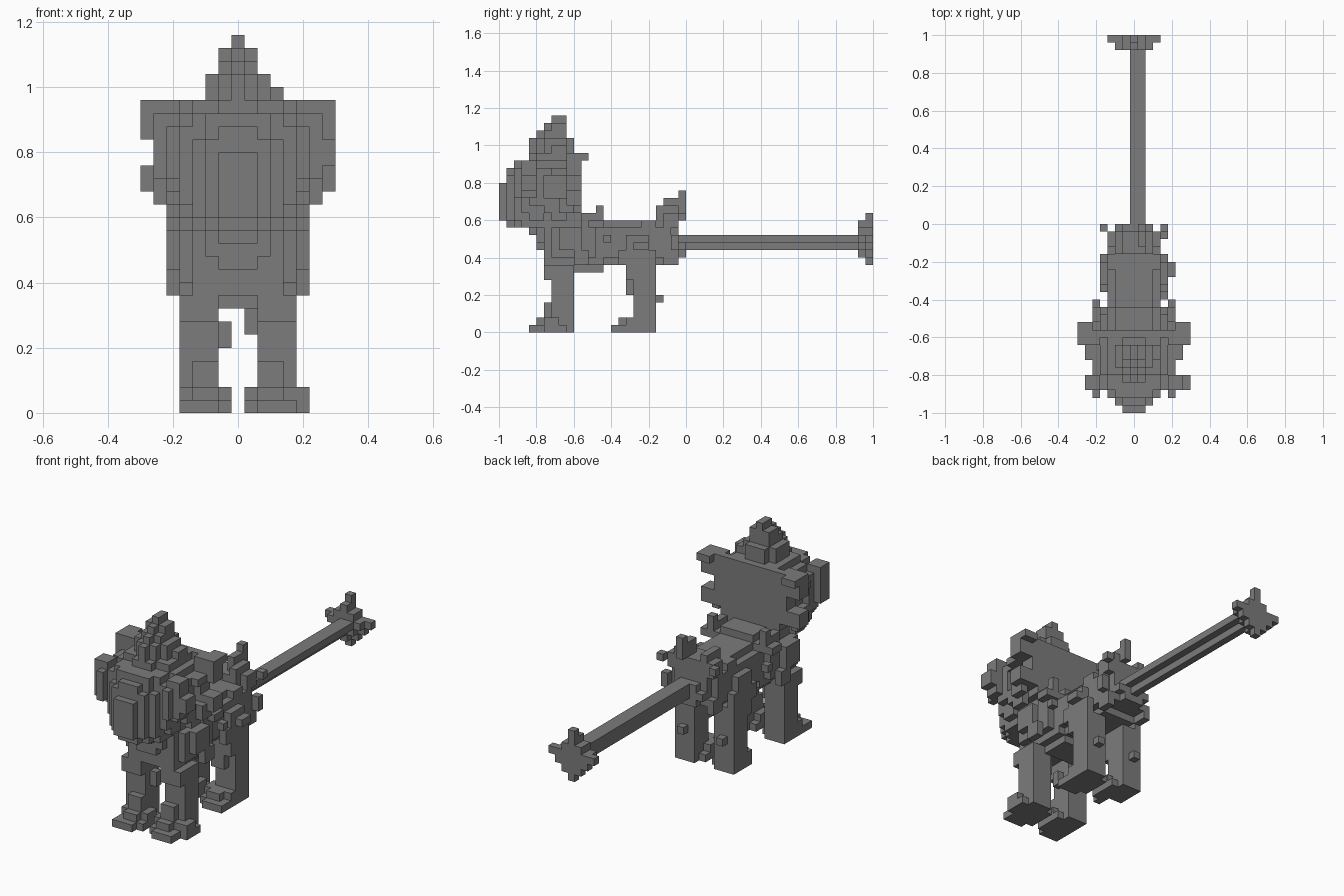
import bpy
import bmesh
from itertools import product
from mathutils import Vector

UNIT = 0.04          # edge length of one cube
filled = set()       # cells already taken by earlier parts

if "Cube" in bpy.data.objects:
    bpy.data.objects.remove(bpy.data.objects["Cube"], do_unlink=True)

grey = bpy.data.materials.new("stone grey")
grey.use_nodes = True
grey.diffuse_color = (0.2, 0.2, 0.2, 1)
grey.node_tree.nodes["Principled BSDF"].inputs["Base Color"].default_value = grey.diffuse_color


def block(left, right, ys, zs):
    """Cells from column left to right (inclusive), between the y and z edges."""
    return set(product(range(left, right + 1), range(*ys), range(*zs)))


def middle(half, ys, zs):
    """A block centred on the middle column."""
    return block(-half, half, ys, zs)


def pair(inner, outer, ys, zs):
    """A block on each side."""
    return block(inner, outer, ys, zs) | block(-outer, -inner, ys, zs)


def build(name, *blocks):
    """Join the blocks into one shell with only its outer faces."""
    cells = set().union(*blocks) - filled
    filled.update(cells)
    bm = bmesh.new()
    corners = {}

    def corner(point):
        key = tuple(round(value * 2) for value in point)
        if key not in corners:
            corners[key] = bm.verts.new(Vector((point.x, point.y + 0.5, point.z + 0.5)) * UNIT)
        return corners[key]

    for cell in cells:
        centre = Vector(cell)
        for axis, sign in product(range(3), (-1, 1)):
            normal = Vector((0, 0, 0))
            normal[axis] = sign
            if tuple(int(value) for value in centre + normal) in cells:
                continue
            across = Vector((0, 0, 0))
            across[(axis + 1) % 3] = 1
            along = normal.cross(across)
            ring = [(-1, -1), (1, -1), (1, 1), (-1, 1)]
            bm.faces.new([corner(centre + (normal + across * a + along * b) / 2) for a, b in ring])
    bmesh.ops.dissolve_limit(bm, angle_limit=0.01, verts=bm.verts, edges=bm.edges)
    mesh = bpy.data.meshes.new(name)
    bm.to_mesh(mesh)
    bm.free()
    mesh.materials.append(grey)
    bpy.context.collection.objects.link(bpy.data.objects.new(name, mesh))


# Head: stepped muzzle, cheeks and rounded brow
build("muzzle",
      middle(1, (-25, -23), (15, 20)),
      middle(2, (-24, -22), (15, 21)),
      middle(1, (-24, -22), (14, 22)),
      middle(3, (-23, -20), (15, 21)),
      middle(2, (-23, -20), (14, 23)))
build("skull",
      middle(4, (-22, -14), (16, 22)),
      middle(3, (-22, -14), (14, 23)),
      middle(3, (-20, -14), (23, 24)),
      middle(1, (-21, -14), (23, 24)),
      pair(4, 4, (-20, -14), (22, 23)))

# Cheek ruff: a ring round a shallow hollow on each side
build("cheek_ruff",
      pair(5, 5, (-21, -19), (17, 22)),
      pair(5, 5, (-16, -14), (17, 22)),
      pair(5, 5, (-19, -16), (16, 18)),
      pair(5, 5, (-19, -16), (21, 22)))

# Pointed tuft on the head
build("crown",
      middle(0, (-21, -15), (24, 26)),
      middle(1, (-20, -15), (24, 26)),
      middle(2, (-19, -16), (24, 26)),
      block(3, 3, (-18, -16), (24, 25)),
      middle(1, (-19, -16), (26, 27)),
      middle(0, (-20, -16), (26, 27)),
      middle(1, (-18, -16), (27, 28)),
      middle(0, (-19, -16), (27, 28)),
      middle(0, (-18, -16), (28, 29)))

# Flat back of the mane with ragged locks round it
build("mane",
      middle(4, (-15, -14), (16, 24)),
      middle(5, (-15, -14), (17, 24)),
      pair(5, 7, (-16, -14), (21, 24)),
      pair(6, 7, (-14, -13), (23, 24)),
      pair(6, 7, (-16, -14), (17, 19)),
      pair(6, 6, (-17, -15), (16, 18)),
      pair(6, 6, (-18, -16), (21, 22)),
      pair(5, 5, (-18, -16), (15, 17)),
      pair(4, 4, (-21, -19), (15, 16)),
      pair(5, 5, (-23, -20), (18, 22)),
      pair(6, 6, (-22, -20), (18, 22)),
      pair(5, 6, (-22, -20), (22, 23)),
      block(7, 7, (-22, -20), (19, 21)))

# Chest, shoulders, belly and rump
build("chest",
      middle(1, (-21, -19), (13, 14)),
      middle(2, (-20, -18), (12, 15)),
      middle(1, (-20, -18), (11, 15)),
      middle(3, (-19, -17), (9, 15)),
      middle(4, (-18, -12), (10, 14)),
      middle(3, (-18, -11), (9, 15)),
      middle(2, (-15, -11), (8, 16)),
      pair(5, 5, (-17, -14), (11, 14)),
      pair(5, 5, (-15, -13), (9, 11)),
      pair(4, 4, (-14, -11), (14, 16)),
      pair(5, 5, (-13, -11), (14, 15)),
      pair(5, 5, (-11, -10), (12, 13)),
      pair(4, 4, (-12, -11), (16, 17)))
build("belly",
      middle(3, (-11, -7), (10, 14)),
      middle(2, (-11, -7), (9, 15)))
build("rump",
      middle(3, (-7, -2), (10, 14)),
      middle(2, (-7, -1), (10, 15)),
      middle(2, (-7, -3), (9, 10)),
      pair(4, 4, (-9, -4), (9, 11)),
      pair(4, 4, (-8, -5), (11, 13)),
      pair(3, 3, (-6, -4), (14, 15)),
      block(5, 5, (-7, -5), (11, 12)),
      block(4, 4, (-2, -1), (11, 13)),
      pair(3, 3, (-3, -1), (9, 11)),
      middle(1, (-1, 0), (10, 13)))

# Loose tufts over the tail
build("rump_tufts",
      middle(1, (-4, -1), (15, 16)),
      pair(2, 2, (-4, -1), (15, 17)),
      pair(3, 3, (-3, -1), (14, 16)),
      block(1, 1, (-3, 0), (16, 18)),
      block(1, 1, (-1, 0), (18, 19)),
      pair(4, 4, (-1, 0), (15, 16)),
      pair(2, 2, (-1, 0), (11, 12)))

# Legs: each with a stepped paw
for end, front in (("front", -18), ("rear", -7)):
    for side, sign in (("left", 1), ("right", -1)):
        def leg(inner, outer, ys, zs):
            left, right = sorted((inner * sign, outer * sign))
            return block(left, right, (front + ys[0], front + ys[1]), zs)
        wide = 5 if (side, end) == ("left", "front") else 4
        toe = 2 if (side, end) == ("right", "rear") else 4
        build(f"{end}_{side}_leg",
              leg(2, 4, (0, 3), (0, 9)),
              leg(2, 4, (-1, 0), (7, 9)),
              leg(2, 3, (-1, 0), (2, 4) if end == "front" else (5, 7)))
        build(f"{end}_{side}_paw",
              leg(1, toe, (-2, 0), (0, 1)),
              leg(1, wide, (-1, 2), (0, 1)),
              leg(1, wide, (-1, 1), (1, 2)),
              leg(2, min(toe, 3), (-2, -1), (1, 2)),
              leg(2, toe, (-3, -2), (0, 1)))
        if end == "front":
            build(f"{side}_knee_tuft", leg(1, 1, (1, 2), (6, 8) if side == "left" else (5, 7)))
        else:
            build(f"{side}_heel_tuft", leg(3, 3, (3, 4), (4, 5)))

# Straight tail with an L section and a star tip
build("tail",
      block(0, 1, (-1, 24), (12, 13)),
      block(0, 0, (-1, 24), (11, 12)))
build("tail_tip",
      middle(0, (24, 25), (9, 16)),
      middle(3, (24, 25), (12, 13)),
      middle(1, (24, 25), (10, 14)),
      middle(2, (24, 25), (11, 13)),
      middle(0, (23, 24), (10, 15)),
      middle(1, (23, 24), (11, 14)),
      middle(2, (23, 24), (12, 13)))
